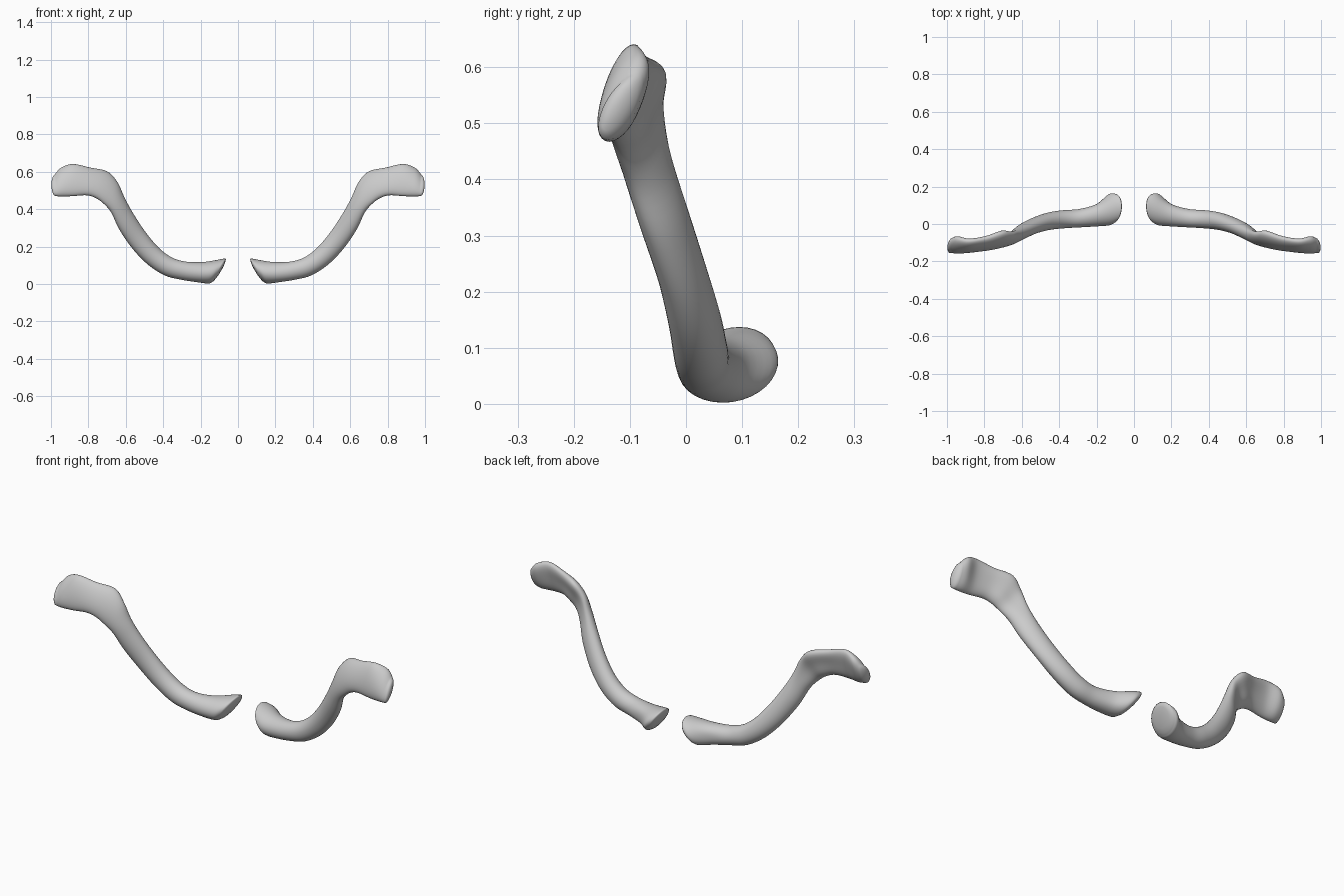
import bpy, bmesh, math
from mathutils import Vector

if "Cube" in bpy.data.objects:
    bpy.data.objects.remove(bpy.data.objects["Cube"])

# Cross-sections from inner to outer end:
# top x, top z, bottom x, bottom z, front y, back y, tilt of top towards back, hollow in back
SECTIONS = [
    (.068, .137, .142, .008, .005, .161, .012, 0),
    (.110, .129, .160, .002, -.008, .160, .010, 0),
    (.190, .117, .215, .009, -.013, .112, .005, .1),
    (.285, .120, .300, .022, -.018, .080, 0, 0),
    (.360, .145, .390, .045, -.023, .074, 0, 0),
    (.430, .200, .480, .102, -.032, .062, 0, 0),
    (.500, .285, .562, .186, -.052, .036, 0, 0),
    (.565, .385, .634, .290, -.085, .002, .005, 0),
    (.608, .465, .677, .380, -.110, -.025, .015, .1),
    (.645, .545, .717, .428, -.125, -.038, .025, .25),
    (.700, .602, .760, .459, -.136, -.033, .032, .35),
    (.790, .622, .808, .474, -.145, -.062, .024, .30),
    (.880, .641, .880, .470, -.154, -.076, .022, .20),
    (.945, .622, .940, .467, -.158, -.064, .026, .10),
    (.980, .585, .975, .470, -.155, -.078, .024, 0),
]
SIDES, STEPS = 32, 5


def smooth_mix(a, b, c, d, t):
    return [0.5 * (2 * q + (r - p) * t + (2 * p - 5 * q + 4 * r - s) * t * t
                   + (3 * q - p - 3 * r + s) * t ** 3) for p, q, r, s in zip(a, b, c, d)]


def ring_points(sec):
    tx, tz, bx, bz, yf, yb, tilt, hollow = sec
    mid = Vector(((tx + bx) / 2, (yf + yb) / 2, (tz + bz) / 2))
    up = Vector(((tx - bx) / 2, tilt, (tz - bz) / 2))
    depth = math.sqrt(max(((yb - yf) / 2) ** 2 - tilt ** 2, 1e-5))
    pts = []
    for i in range(SIDES):
        a = 2 * math.pi * i / SIDES
        c, s = math.cos(a), math.sin(a)
        k = s * (1 - hollow * s ** 4) if s > 0 else s
        pts.append(mid + up * c + Vector((0, depth * k, 0)))
    return pts


def dome(pts, push):
    # Rounded end rings shrinking towards the centre of the end face
    mid = sum(pts, Vector()) / len(pts)
    out = []
    for a in (25, 50, 70, 83):
        r, h = math.cos(math.radians(a)), math.sin(math.radians(a))
        out.append([mid + (p - mid) * r + push * h for p in pts])
    return out


def collar_bone(name, side):
    n = len(SECTIONS)
    rings = []
    for i in range(n - 1):
        quad = [SECTIONS[min(max(j, 0), n - 1)] for j in range(i - 1, i + 3)]
        rings += [ring_points(smooth_mix(*quad, k / STEPS)) for k in range(STEPS)]
    rings.append(ring_points(SECTIONS[-1]))
    inner = dome(rings[0], Vector((-.016, .004, .0)))
    outer = dome(rings[-1], Vector((.020, -.012, -.004)))
    rings = inner[::-1] + rings + outer

    bm = bmesh.new()
    loops = [[bm.verts.new((p.x * side, p.y, p.z)) for p in r] for r in rings]
    for a, b in zip(loops, loops[1:]):
        for i in range(SIDES):
            j = (i + 1) % SIDES
            bm.faces.new((a[i], a[j], b[j], b[i]))
    bm.faces.new(loops[0])
    bm.faces.new(loops[-1])
    bmesh.ops.recalc_face_normals(bm, faces=bm.faces)
    for f in bm.faces:
        f.smooth = True
    mesh = bpy.data.meshes.new(name)
    bm.to_mesh(mesh)
    bm.free()
    obj = bpy.data.objects.new(name, mesh)
    bpy.context.collection.objects.link(obj)


# Mirrored pair of bones
collar_bone("collar_bone_right", 1)
collar_bone("collar_bone_left", -1)
